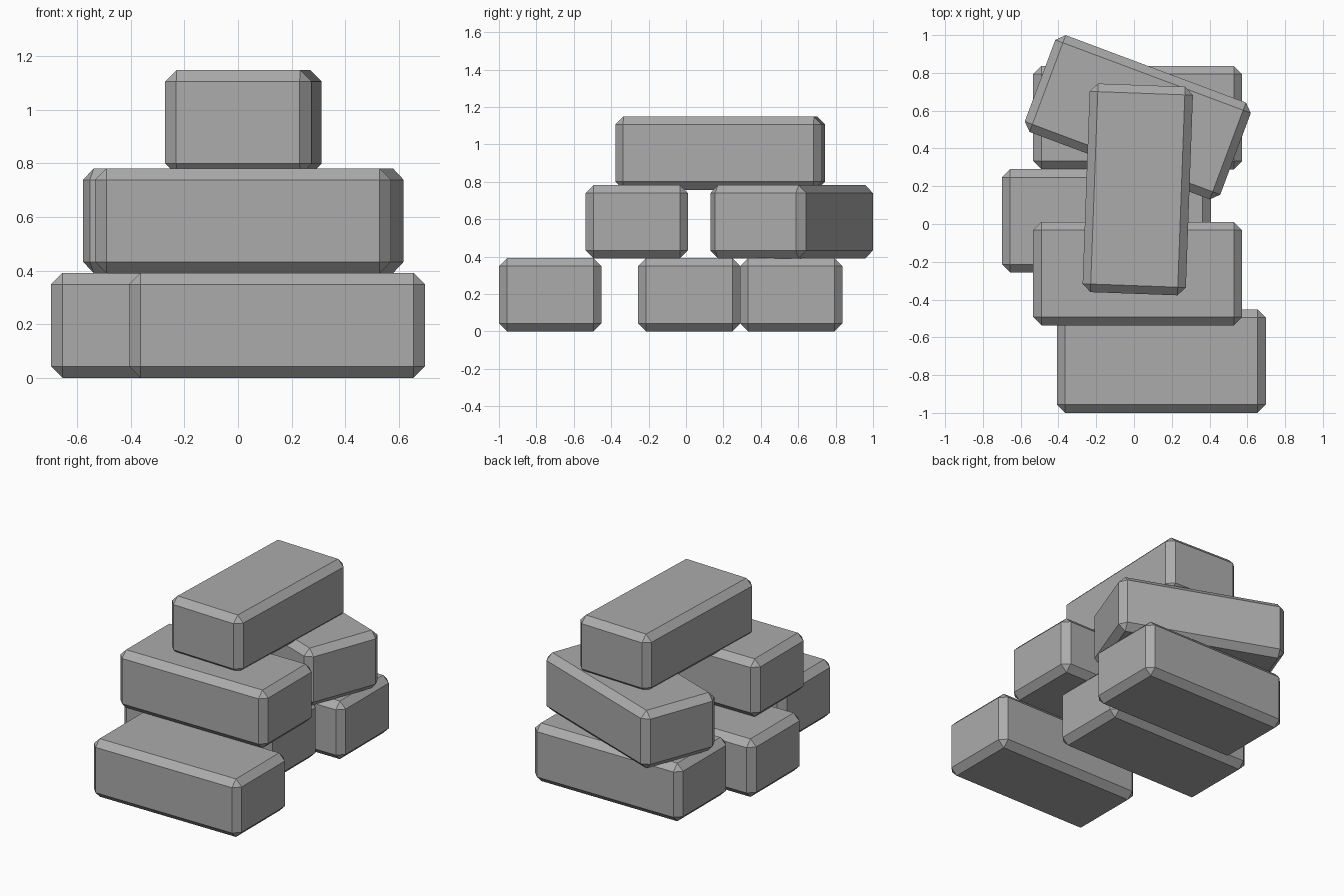
import bpy, bmesh
from math import radians
from mathutils import Matrix

if "Cube" in bpy.data.objects:
    bpy.data.objects.remove(bpy.data.objects["Cube"])

SIZE = (1.105, 0.547, 0.392)   # length, depth, height of every brick
CHAMFER = 0.043

# Dark grey stone
stone = bpy.data.materials.new("dark_grey")
stone.diffuse_color = (0.41, 0.41, 0.41, 1)
stone.use_nodes = True
stone.node_tree.nodes["Principled BSDF"].inputs["Base Color"].default_value = stone.diffuse_color


def brick(name, x, y, bottom, angle=0):
    """Chamfered brick resting at height `bottom`, turned about z."""
    bm = bmesh.new()
    bmesh.ops.create_cube(bm, size=1, matrix=Matrix.Diagonal((*SIZE, 1)))
    bmesh.ops.bevel(bm, geom=bm.edges[:], offset=CHAMFER, offset_type='OFFSET',
                    segments=1, affect='EDGES')
    mesh = bpy.data.meshes.new(name)
    bm.to_mesh(mesh)
    bm.free()
    mesh.materials.append(stone)
    ob = bpy.data.objects.new(name, mesh)
    ob.location = (x, y, bottom + SIZE[2] / 2)
    ob.rotation_euler.z = radians(angle)
    bpy.context.collection.objects.link(ob)


# Bottom row
brick("bottom_brick_front", 0.145, -0.726, 0)
brick("bottom_brick_middle", -0.146, 0.017, 0)
brick("bottom_brick_back", 0.019, 0.563, 0)

# Middle row, the back one askew
brick("middle_brick_front", 0.019, -0.263, 0.39)
brick("middle_brick_back", 0.02, 0.565, 0.39, -20.5)

# Top brick laid crosswise
brick("top_brick", 0.02, 0.183, 0.757, 87.9)
